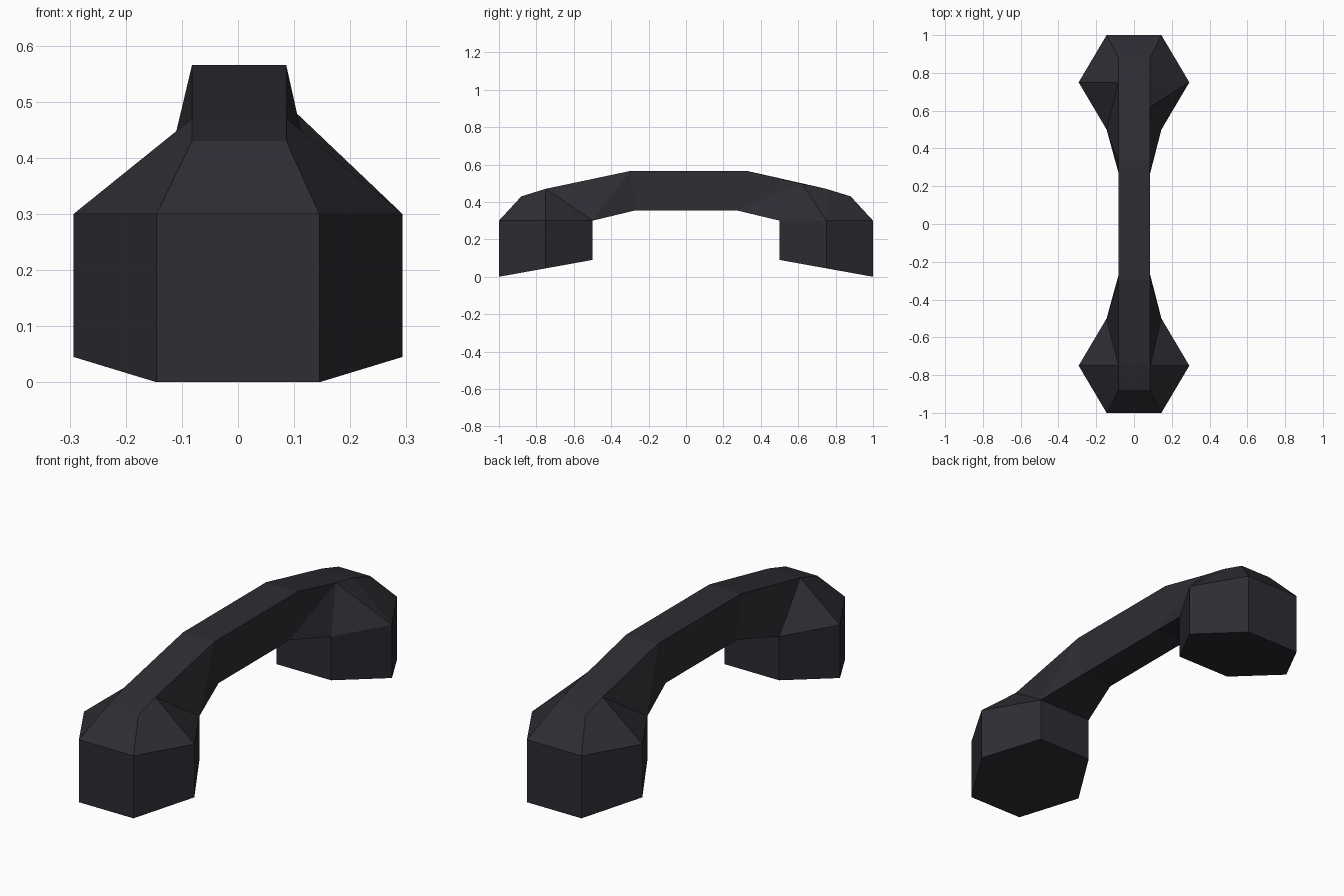
import bpy, bmesh

if "Cube" in bpy.data.objects:
    bpy.data.objects.remove(bpy.data.objects["Cube"])

charcoal = bpy.data.materials.new("charcoal plastic")
charcoal.diffuse_color = (0.026, 0.026, 0.033, 1)
charcoal.use_nodes = True
charcoal.node_tree.nodes["Principled BSDF"].inputs["Base Color"].default_value = charcoal.diffuse_color

HEX = {"A": (0.145, 1.0), "B": (0.293, 0.75), "C": (0.145, 0.5)}
RIM = 0.30


def finish(bm, name):
    bmesh.ops.recalc_face_normals(bm, faces=bm.faces)
    mesh = bpy.data.meshes.new(name)
    bm.to_mesh(mesh)
    bm.free()
    mesh.materials.append(charcoal)
    ob = bpy.data.objects.new(name, mesh)
    bpy.context.collection.objects.link(ob)
    return ob


def hex_loop(sy):
    right = [(x, y * sy) for x, y in HEX.values()]
    left = [(-x, y) for x, y in reversed(right)]
    return right + left


# Hexagonal cups with a base sloping up towards the middle
def cup(name, sy):
    bm = bmesh.new()
    loop = hex_loop(sy)
    top = [bm.verts.new((x, y, RIM)) for x, y in loop]
    low = [bm.verts.new((x, y, 0.18 * (1 - abs(y)))) for x, y in loop]
    bm.faces.new(top)
    bm.faces.new(low)
    for i in range(6):
        j = (i + 1) % 6
        bm.faces.new((top[i], top[j], low[j], low[i]))
    return finish(bm, name)


cup("earpiece", 1)
cup("mouthpiece", -1)

# Handle: square grip whose ends flare into the cup rims
bm = bmesh.new()
P = {}
RAIL = {"T0": (0.88, 0.43), "T1": (0.75, 0.47), "T3": (0.315, 0.565), "K": (0.27, 0.355)}
for sy in (-1, 1):
    for sx in (-1, 1):
        for n, (x, y) in HEX.items():
            P[n, sx, sy] = bm.verts.new((sx * x, sy * y, RIM))
        for n, (y, z) in RAIL.items():
            if n == "T3":
                y += 0.015 * sy
            P[n, sx, sy] = bm.verts.new((0.002 + sx * 0.084, sy * y, z))
P["T2", 1, 1] = bm.verts.new((0.086, 0.62, 0.497))


def face(*keys):
    bm.faces.new([P[k] for k in keys])


for sy in (-1, 1):
    # flared shoulders on each side
    for sx in (-1, 1):
        if (sx, sy) == (1, 1):
            tris = ("B C T2", "B T2 T1", "C K T2", "K T3 T2")
        else:
            tris = ("B C T1", "C T3 T1", "C K T3")
        for f in ("A B T1 T0",) + tris:
            face(*[(n, sx, sy) for n in f.split()])
    # top and underside strips, and the hidden cap inside the cup
    for a, b in (("A", "T0"), ("T0", "T1"), ("C", "K")):
        face((a, -1, sy), (a, 1, sy), (b, 1, sy), (b, -1, sy))
    face(*[(n, 1, sy) for n in "ABC"], *[(n, -1, sy) for n in "CBA"])
face(("T1", -1, -1), ("T1", 1, -1), ("T3", 1, -1), ("T3", -1, -1))
face(("T1", -1, 1), ("T1", 1, 1), ("T2", 1, 1), ("T3", -1, 1))
face(("T2", 1, 1), ("T3", 1, 1), ("T3", -1, 1))
# straight middle of the grip
ring = [("T3", -1), ("T3", 1), ("K", 1), ("K", -1)]
for i in range(4):
    (a, ax), (b, bx) = ring[i], ring[(i + 1) % 4]
    face((a, ax, -1), (b, bx, -1), (b, bx, 1), (a, ax, 1))
finish(bm, "handle")
